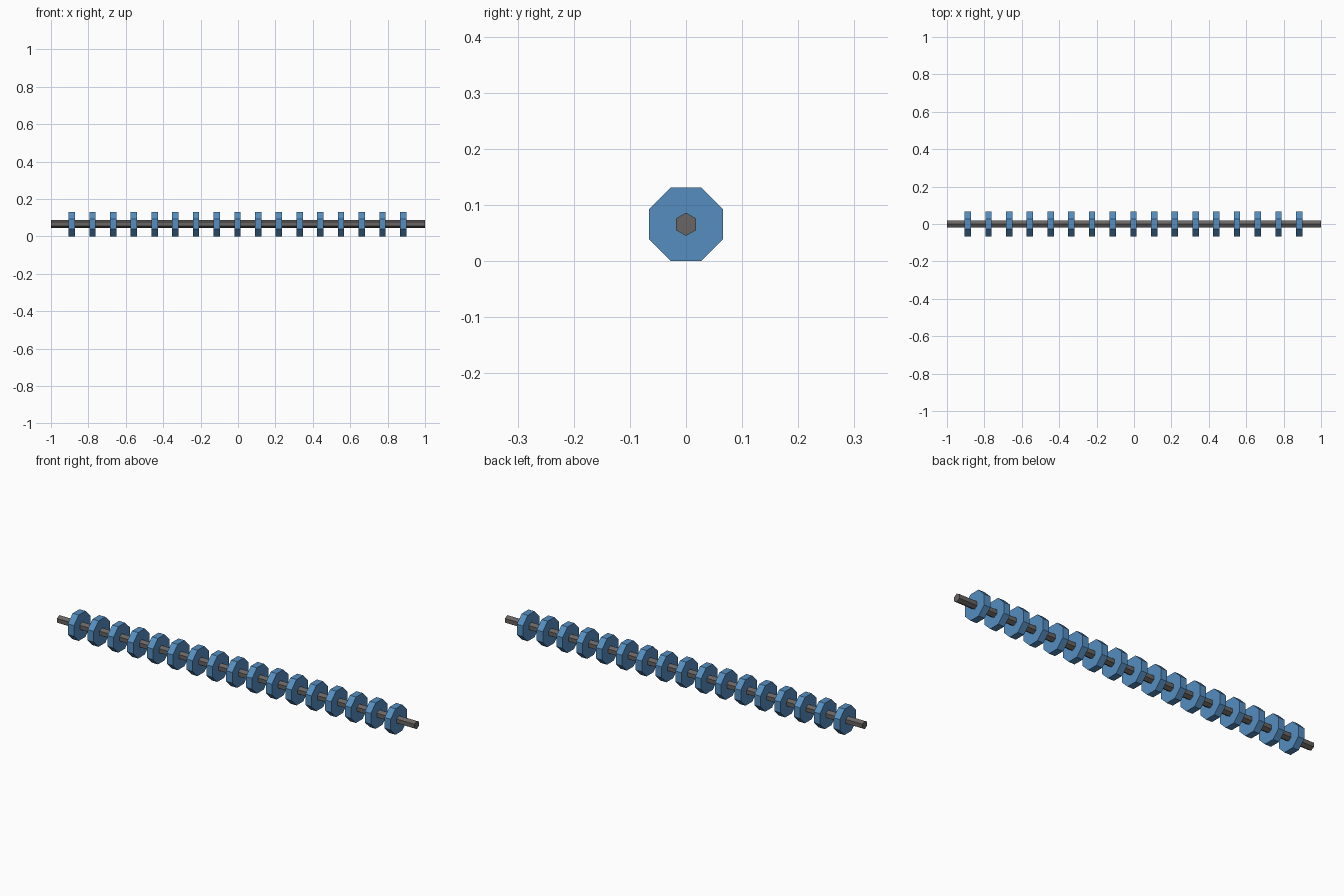
import bpy, bmesh
from math import pi
from mathutils import Matrix

if "Cube" in bpy.data.objects:
    bpy.data.objects.remove(bpy.data.objects["Cube"])

AXIS_Z = 0.0655
DISC_COUNT = 17
FIRST_X, LAST_X = -0.889, 0.883


def material(name, color):
    mat = bpy.data.materials.new(name)
    mat.diffuse_color = color
    mat.use_nodes = True
    mat.node_tree.nodes["Principled BSDF"].inputs["Base Color"].default_value = mat.diffuse_color
    return mat


def prism_mesh(name, sides, radius, length, spin, mat):
    """Flat-sided prism lying along x, with corners turned by spin."""
    bm = bmesh.new()
    bmesh.ops.create_cone(bm, cap_ends=True, segments=sides, radius1=radius,
                          radius2=radius, depth=length,
                          matrix=Matrix.Rotation(pi / 2, 4, 'Y'))
    # Turn so that one corner points straight up, then apply the spin
    top = max(bm.verts, key=lambda v: v.co.z).co
    from_up = Matrix.Rotation(0, 3, 'X') if abs(top.y) < 1e-5 else None
    if from_up is None:
        angle = top.yz.angle_signed((0, 1))
        a = Matrix.Rotation(angle, 3, 'X')
        b = Matrix.Rotation(-angle, 3, 'X')
        from_up = a if abs((a @ top).y) < abs((b @ top).y) else b
    bmesh.ops.transform(bm, verts=bm.verts,
                        matrix=(Matrix.Rotation(spin, 3, 'X') @ from_up).to_4x4())
    mesh = bpy.data.meshes.new(name)
    bm.to_mesh(mesh)
    bm.free()
    mesh.materials.append(mat)
    return mesh


def place(name, mesh, x):
    obj = bpy.data.objects.new(name, mesh)
    obj.location = (x, 0, AXIS_Z)
    bpy.context.collection.objects.link(obj)


blue = material("blue", (0.09, 0.27, 0.53, 1))
dark = material("dark_grey", (0.14, 0.13, 0.125, 1))

# Central six-sided rod, corners up and down
place("rod", prism_mesh("rod", 6, 0.0207, 2.0, 0, dark), 0)

# Row of eight-sided discs resting on a flat
disc = prism_mesh("disc", 8, 0.0709, 0.034, pi / 8, blue)
for i in range(DISC_COUNT):
    x = FIRST_X + (LAST_X - FIRST_X) * i / (DISC_COUNT - 1)
    place(f"disc_{i + 1}", disc, x)
